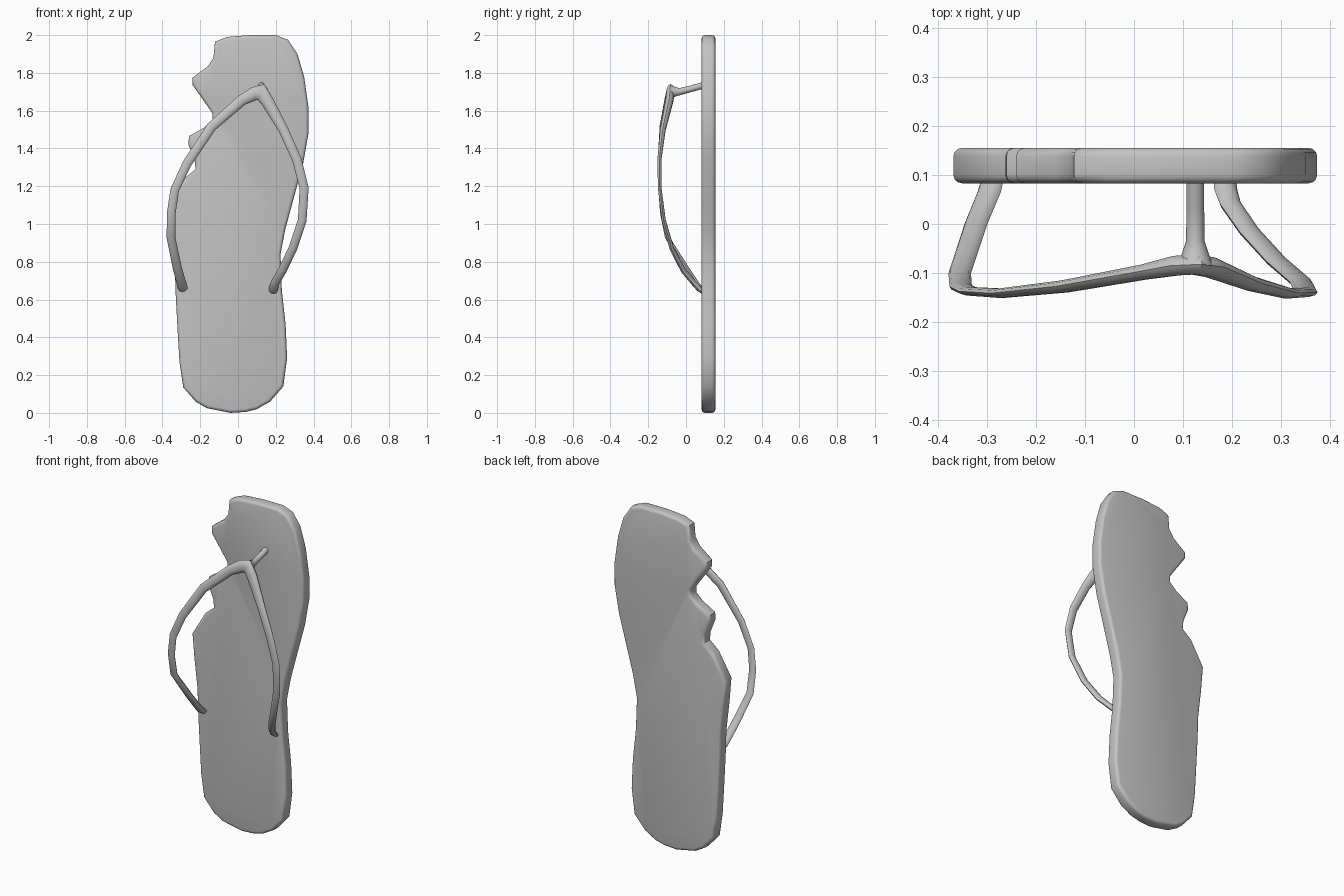
import bpy, bmesh, math
from mathutils import Vector

if "Cube" in bpy.data.objects:
    bpy.data.objects.remove(bpy.data.objects["Cube"])

rubber = bpy.data.materials.new("light_grey_rubber")
rubber.diffuse_color = (0.55, 0.55, 0.55, 1)
rubber.use_nodes = True
rubber.node_tree.nodes["Principled BSDF"].inputs["Base Color"].default_value = rubber.diffuse_color


def finish(bm, name):
    bmesh.ops.recalc_face_normals(bm, faces=bm.faces)
    me = bpy.data.meshes.new(name)
    bm.to_mesh(me)
    bm.free()
    me.materials.append(rubber)
    ob = bpy.data.objects.new(name, me)
    bpy.context.collection.objects.link(ob)
    bpy.ops.object.select_all(action='DESELECT')
    ob.select_set(True)
    bpy.context.view_layer.objects.active = ob
    bpy.ops.object.shade_smooth_by_angle(angle=math.radians(50))
    return ob


def sweep(name, rows, sides=10):
    """Elliptical tube; each row is x, y, z, half width, half thickness."""
    bm = bmesh.new()
    pts = [Vector(r[:3]) for r in rows]
    rings = []
    for i, (p, r) in enumerate(zip(pts, rows)):
        before = (p - pts[max(i - 1, 0)]).normalized()
        after = (pts[min(i + 1, len(pts) - 1)] - p).normalized()
        t = (before + after).normalized()
        w = t.cross(Vector((0, 1, 0))).normalized()
        n = t.cross(w).normalized()
        rings.append([bm.verts.new(p + w * r[3] * math.cos(a) + n * r[4] * math.sin(a))
                      for a in (2 * math.pi * k / sides for k in range(sides))])
    for a, b in zip(rings, rings[1:]):
        for k in range(sides):
            j = (k + 1) % sides
            bm.faces.new((a[k], a[j], b[j], b[k]))
    bm.faces.new(rings[0])
    bm.faces.new(rings[-1])
    return finish(bm, name)


# Sole: foot outline with toe scallops, extruded front to back, edges rounded
outline = [
    (-.04, 0), (.04, .005), (.10, .02), (.17, .06), (.24, .14), (.26, .29),
    (.252, .47), (.232, .65), (.225, .84), (.25, .97), (.285, 1.1), (.345, 1.32),
    (.373, 1.48), (.373, 1.62), (.35, 1.78), (.315, 1.9), (.265, 1.975), (.2, 2.0),
    (.06, 2.0), (-.06, 1.99), (-.122, 1.965), (-.13, 1.88), (-.16, 1.835),
    (-.24, 1.775), (-.24, 1.735), (-.18, 1.65), (-.135, 1.585), (-.135, 1.55),
    (-.18, 1.51), (-.26, 1.465), (-.262, 1.42), (-.23, 1.34), (-.225, 1.29),
    (-.285, 1.24), (-.368, 1.1), (-.355, .95), (-.335, .78), (-.33, .63),
    (-.32, .44), (-.31, .27), (-.29, .135), (-.225, .06), (-.165, .025)]
bm = bmesh.new()
front = bm.faces.new([bm.verts.new((x, .083, z)) for x, z in outline])
grown = bmesh.ops.extrude_face_region(bm, geom=[front], use_keep_orig=True)["geom"]
for v in grown:
    if isinstance(v, bmesh.types.BMVert):
        v.co.y = .155
bmesh.ops.recalc_face_normals(bm, faces=bm.faces)
rims = [e for e in bm.edges if abs(e.verts[0].co.y - e.verts[1].co.y) < .001]
bmesh.ops.bevel(bm, geom=rims, offset=.017, segments=3, profile=.5, affect='EDGES')
finish(bm, "sole")

# Strap: one flattened band from the left anchor over the toe peak to the right anchor
sweep("strap", [
    (-.287, .095, .65, .024, .013),
    (-.295, .065, .67, .025, .014),
    (-.322, .00, .77, .024, .013),
    (-.355, -.10, .93, .023, .012),
    (-.353, -.128, 1.06, .023, .010),
    (-.335, -.137, 1.18, .023, .009),
    (-.27, -.141, 1.32, .024, .010),
    (-.14, -.127, 1.515, .026, .013),
    (.02, -.098, 1.655, .029, .016),
    (.085, -.085, 1.69, .036, .021),
    (.122, -.082, 1.698, .046, .022),
    (.155, -.088, 1.65, .034, .021),
    (.24, -.122, 1.50, .026, .015),
    (.312, -.141, 1.34, .025, .011),
    (.350, -.139, 1.19, .024, .010),
    (.340, -.118, 1.02, .023, .011),
    (.290, -.075, .87, .023, .012),
    (.235, -.015, .755, .023, .013),
    (.197, .04, .69, .023, .014),
    (.187, .07, .655, .024, .014),
    (.185, .095, .64, .023, .013)])

# Toe post: flared at the strap, narrow where it enters the sole
bm = bmesh.new()
sides, rings = 12, []
for y, z, r in [(-.085, 1.70, .036), (-.062, 1.70, .028), (-.035, 1.70, .019),
                (.03, 1.717, .018), (.095, 1.735, .018)]:
    rings.append([bm.verts.new((.125 + r * math.cos(a), y, z + r * math.sin(a)))
                  for a in (2 * math.pi * k / sides for k in range(sides))])
for a, b in zip(rings, rings[1:]):
    for k in range(sides):
        j = (k + 1) % sides
        bm.faces.new((a[k], a[j], b[j], b[k]))
bm.faces.new(rings[0])
bm.faces.new(rings[-1])
finish(bm, "toe_post")
